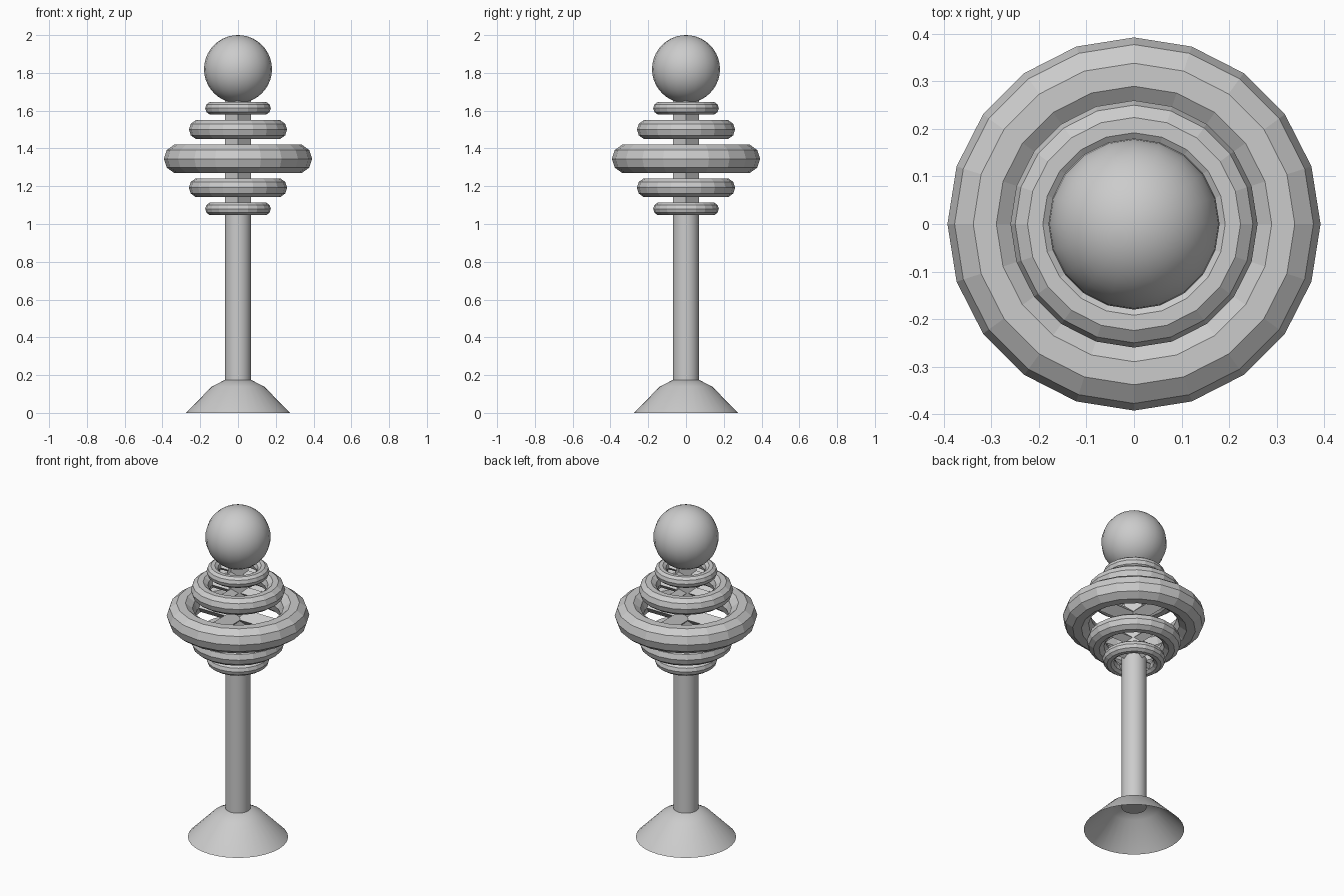
import bpy, bmesh, math
from mathutils import Matrix

if "Cube" in bpy.data.objects:
    bpy.data.objects.remove(bpy.data.objects["Cube"])

grey = bpy.data.materials.new("plain grey")
grey.diffuse_color = (0.6, 0.6, 0.6, 1)
grey.use_nodes = True
grey.node_tree.nodes["Principled BSDF"].inputs["Base Color"].default_value = grey.diffuse_color


def make(name, bm, smooth=False):
    bmesh.ops.recalc_face_normals(bm, faces=bm.faces)
    me = bpy.data.meshes.new(name)
    bm.to_mesh(me)
    bm.free()
    me.materials.append(grey)
    ob = bpy.data.objects.new(name, me)
    bpy.context.collection.objects.link(ob)
    if smooth:
        bpy.context.view_layer.objects.active = ob
        ob.select_set(True)
        bpy.ops.object.shade_smooth_by_angle(angle=math.radians(30))
        ob.select_set(False)
    return ob


def lathe(name, profile, segments, smooth=False, closed=False):
    bm = bmesh.new()
    vs = [bm.verts.new((r, 0, z)) for r, z in profile]
    pairs = list(zip(vs, vs[1:])) + ([(vs[-1], vs[0])] if closed else [])
    edges = [bm.edges.new(p) for p in pairs]
    bmesh.ops.spin(bm, geom=vs + edges, cent=(0, 0, 0), axis=(0, 0, 1),
                   angle=math.tau, steps=segments)
    bmesh.ops.remove_doubles(bm, verts=bm.verts, dist=1e-4)
    return make(name, bm, smooth)


def add_rod(bm, radius, length, segments, matrix):
    bmesh.ops.create_cone(bm, cap_ends=True, segments=segments, radius1=radius,
                          radius2=radius, depth=length, matrix=matrix)


# Hollow flared foot
lathe("base", [(0.276, 0), (0.139, 0.139), (0.069, 0.175), (0, 0.175)], 32, True)

# Round lower pole
bm = bmesh.new()
add_rod(bm, 0.069, 0.94, 32, Matrix.Translation((0, 0, 0.61)))
make("pole", bm, True)

# Four-sided post carrying the rings, corners on the axes
lathe("upper_post", [(0, 1.05), (0.069, 1.05), (0.069, 1.70), (0, 1.70)], 4)

# Five faceted rings, each with four spokes
for i, (z, major) in enumerate([(1.08, 0.139), (1.192, 0.208), (1.345, 0.314),
                                (1.50, 0.208), (1.613, 0.139)]):
    minor = major / 4
    section = [(major + minor * math.cos(math.tau * k / 10),
                z + minor * math.sin(math.tau * k / 10)) for k in range(10)]
    lathe(f"ring_{i + 1}", section, 20, closed=True)
    bm = bmesh.new()
    for axis in "XY":
        add_rod(bm, minor * 0.6, major * 2, 4,
                Matrix.Translation((0, 0, z)) @ Matrix.Rotation(math.pi / 2, 4, axis))
    make(f"spokes_{i + 1}", bm)

# Ball on top
bm = bmesh.new()
bmesh.ops.create_uvsphere(bm, u_segments=20, v_segments=20, radius=0.18,
                          matrix=Matrix.Translation((0, 0, 1.82)))
make("ball", bm, True)
